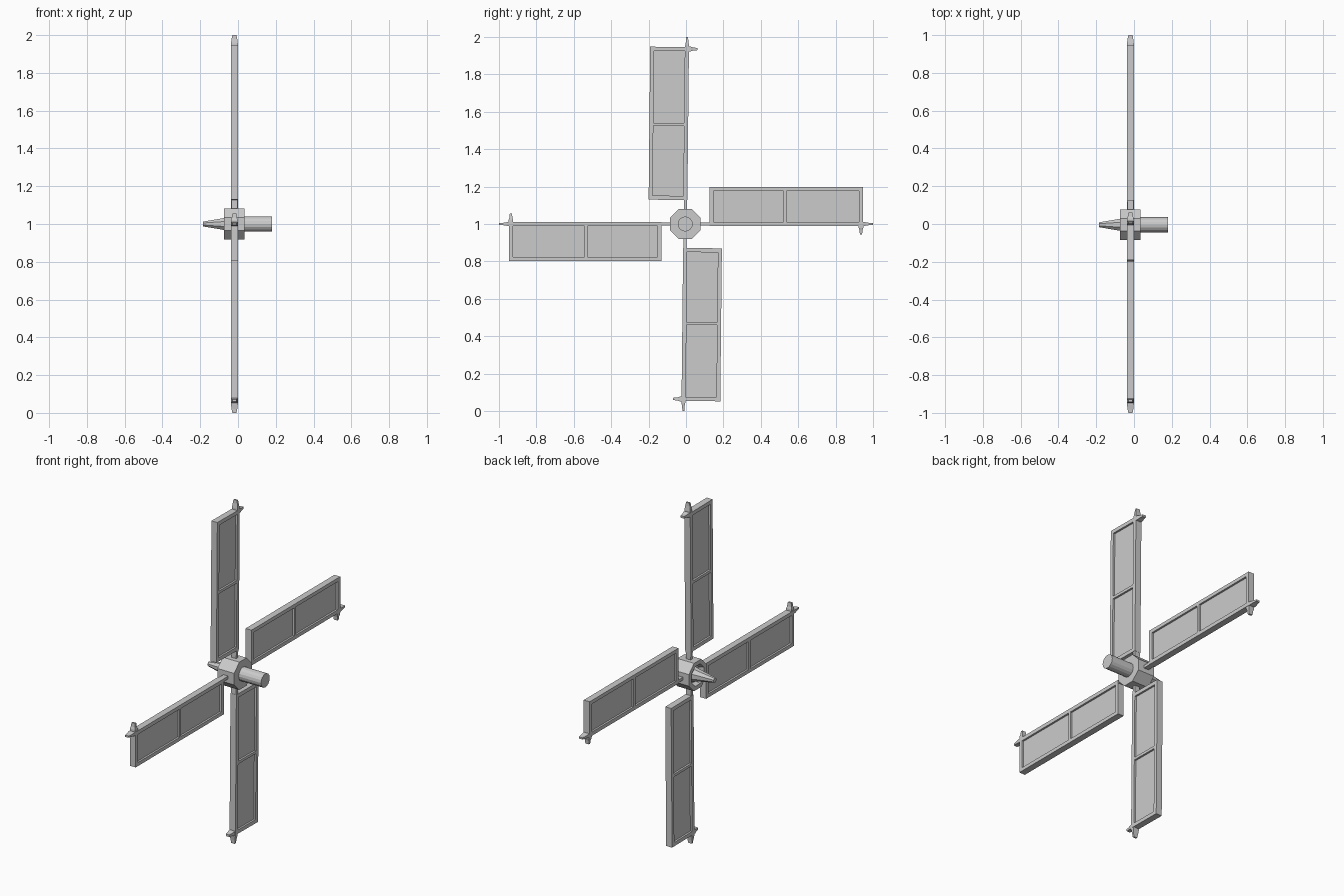
import bpy, bmesh, math
from mathutils import Matrix, Vector

if "Cube" in bpy.data.objects:
    bpy.data.objects.remove(bpy.data.objects["Cube"])

HUB = Vector((0, -0.004, 1.0))
XC = -0.019            # mid plane of the sails


def make(name, bm, mat=None):
    if mat:
        bm.transform(mat)
    bmesh.ops.recalc_face_normals(bm, faces=bm.faces)
    me = bpy.data.meshes.new(name)
    bm.to_mesh(me)
    bm.free()
    ob = bpy.data.objects.new(name, me)
    bpy.context.collection.objects.link(ob)
    return ob


def add_box(bm, x, y, z):
    # box from (min, max) pairs
    c = Vector(((x[0] + x[1]) / 2, (y[0] + y[1]) / 2, (z[0] + z[1]) / 2))
    s = (x[1] - x[0], y[1] - y[0], z[1] - z[0])
    bmesh.ops.create_cube(bm, size=1, matrix=Matrix.Translation(c) @ Matrix.Diagonal((*s, 1)))


def add_loft(bm, rings):
    # skin closed rings of equal point count and cap both ends
    vs = [[bm.verts.new(p) for p in r] for r in rings]
    n = len(vs[0])
    for a, b in zip(vs, vs[1:]):
        for i in range(n):
            bm.faces.new((a[i], a[(i + 1) % n], b[(i + 1) % n], b[i]))
    bm.faces.new(vs[0])
    bm.faces.new(vs[-1])


def rect(u, v, hx, hv):
    return [(XC - hx, v - hv, u), (XC + hx, v - hv, u), (XC + hx, v + hv, u), (XC - hx, v + hv, u)]


def ring(x, r, n, dz=0.0, phase=0.0):
    return [(x, r * math.cos(2 * math.pi * (i + phase) / n),
             r * math.sin(2 * math.pi * (i + phase) / n) + dz) for i in range(n)]


# Sails: modelled pointing up, with the panel on the -y side, then turned about x
for i, (name, tilt, length) in enumerate([("top", -0.6, 1), ("left", 0, 0.996),
                                          ("bottom", -0.6, 1), ("right", 0, 1.004)]):
    mat = Matrix.Translation(HUB) @ Matrix.Rotation(math.radians(90 * i + tilt), 4, 'X') \
        @ Matrix.Diagonal((1, 1, length, 1))

    # spar with tapered tip and side prong
    bm = bmesh.new()
    add_loft(bm, [rect(0.06, 0, 0.014, 0.008), rect(0.13, 0, 0.017, 0.009), rect(0.925, 0, 0.019, 0.010),
                  rect(0.955, 0, 0.018, 0.010), rect(0.98, 0, 0.015, 0.006), rect(1.0, 0, 0.011, 0.005)])
    add_loft(bm, [[(XC + sx * hx, v, 0.935 + sz * hz) for sx, sz in ((-1, -1), (1, -1), (1, 1), (-1, 1))]
                  for v, hx, hz in ((0, 0.018, 0.013), (0.022, 0.017, 0.012),
                                    (0.034, 0.014, 0.008), (0.056, 0.011, 0.006))])
    make(name + "_spar", bm, mat)

    # frame bars
    bm = bmesh.new()
    x = (-0.038, 0.0)
    add_box(bm, x, (-0.197, -0.176), (0.128, 0.945))
    add_box(bm, x, (-0.012, 0.010), (0.128, 0.945))
    for z in ((0.128, 0.150), (0.523, 0.539), (0.923, 0.945)):
        add_box(bm, x, (-0.176, -0.012), z)
    make(name + "_frame", bm, mat)

    # recessed panes
    bm = bmesh.new()
    for z in ((0.150, 0.523), (0.539, 0.923)):
        add_box(bm, (-0.027, -0.011), (-0.177, -0.011), z)
    make(name + "_panes", bm, mat)

place = Matrix.Translation(HUB)

# Octagonal hub with a recessed front
bm = bmesh.new()
add_loft(bm, [ring(-0.045, 0.054, 8, 0, .5), ring(-0.073, 0.062, 8, 0, .5), ring(-0.073, 0.088, 8, 0, .5),
              ring(0.035, 0.088, 8, 0, .5)])
make("hub", bm, place)

# Axle behind the hub
bm = bmesh.new()
add_loft(bm, [ring(0.02, 0.040, 16), ring(0.18, 0.040, 16)])
make("axle", bm, place)

# Tapered nose in front of the hub
bm = bmesh.new()
add_loft(bm, [ring(-0.04, 0.042, 8, 0, .5), ring(-0.075, 0.034, 8, 0, .5), ring(-0.185, 0.014, 8, 0, .5)])
make("nose", bm, place)
